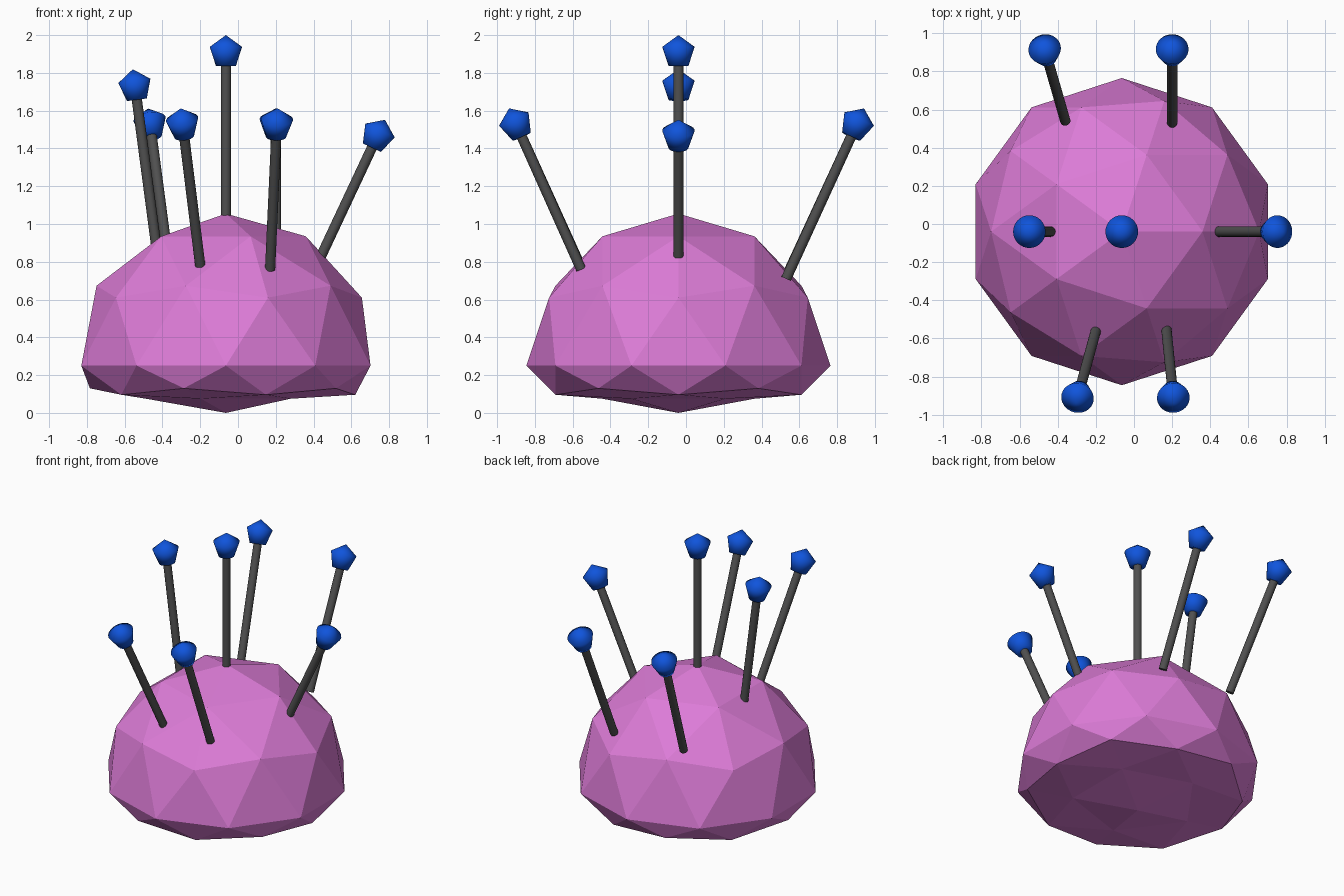
import bpy, bmesh, math
from mathutils import Vector

if "Cube" in bpy.data.objects:
    bpy.data.objects.remove(bpy.data.objects["Cube"])

def material(name, rgb):
    m = bpy.data.materials.new(name)
    m.diffuse_color = (*rgb, 1)
    m.use_nodes = True
    m.node_tree.nodes["Principled BSDF"].inputs["Base Color"].default_value = m.diffuse_color
    return m

PINK = material("pink", (0.72, 0.20, 0.68))
DARK = material("dark_grey", (0.08, 0.08, 0.08))
BLUE = material("blue", (0.005, 0.09, 0.72))

def make_object(name, bm, mat, smooth=False):
    mesh = bpy.data.meshes.new(name)
    bmesh.ops.recalc_face_normals(bm, faces=bm.faces[:])
    for f in bm.faces:
        f.smooth = smooth
    bm.to_mesh(mesh)
    bm.free()
    mesh.materials.append(mat)
    ob = bpy.data.objects.new(name, mesh)
    bpy.context.collection.objects.link(ob)
    return ob

# cushion: low-poly dome, its lower half squashed to a shallow base
R, EQUATOR = 0.805, 0.25
bm = bmesh.new()
bmesh.ops.create_icosphere(bm, subdivisions=2, radius=R)
for v in bm.verts:
    h = v.co.z / R
    if h < -0.95:
        v.co.z = -EQUATOR
    elif h < -0.8:
        v.co.z = -0.175
    elif h < -0.5:
        v.co.z = -0.154
    elif h < -0.2:
        v.co.z = -0.12
body = make_object("cushion", bm, PINK)
body.location = (-0.064, -0.04, EQUATOR)

# pin head: spun pentagon, pointed on top and flat underneath
def pin_head(name, r=0.09, steps=32):
    bm = bmesh.new()
    pts = [(r * math.cos(math.radians(a)), r * math.sin(math.radians(a)))
           for a in (90, 18, -54)]
    pts.append((0, pts[-1][1]))
    pts[0] = (0, r)
    verts = [bm.verts.new((x, 0, z)) for x, z in pts]
    edges = [bm.edges.new(p) for p in zip(verts, verts[1:])]
    bmesh.ops.spin(bm, geom=verts + edges, cent=(0, 0, 0), axis=(0, 0, 1),
                   angle=2 * math.pi, steps=steps)
    bmesh.ops.remove_doubles(bm, verts=bm.verts[:], dist=0.0005)
    return make_object(name, bm, BLUE, True)

# pin: slim shaft from the cushion to the middle of its head
def pin(name, base, top):
    base, top = Vector(base), Vector(top)
    d = top - base
    rot = d.to_track_quat('Z', 'Y')
    bm = bmesh.new()
    bmesh.ops.create_cone(bm, cap_ends=True, segments=24, radius1=0.027,
                          radius2=0.027, depth=d.length)
    shaft = make_object(name + "_shaft", bm, DARK)
    for p in shaft.data.polygons:
        p.use_smooth = len(p.vertices) == 4
    head = pin_head(name + "_head")
    for ob, loc in ((shaft, (base + top) / 2), (head, top)):
        ob.rotation_mode = 'QUATERNION'
        ob.rotation_quaternion = rot
        ob.location = loc

PINS = {
    "centre_pin": ((-0.064, -0.04, 0.98), (-0.064, -0.04, 1.91)),
    "left_pin": ((-0.43, -0.04, 0.86), (-0.545, -0.04, 1.73)),
    "right_pin": ((0.435, -0.04, 0.82), (0.74, -0.04, 1.47)),
    "front_left_pin": ((-0.20, -0.56, 0.78), (-0.293, -0.90, 1.53)),
    "front_right_pin": ((0.17, -0.555, 0.76), (0.205, -0.90, 1.53)),
    "back_left_pin": ((-0.36, 0.54, 0.74), (-0.465, 0.905, 1.53)),
    "back_right_pin": ((0.20, 0.53, 0.71), (0.20, 0.905, 1.53)),
}
for name, (base, top) in PINS.items():
    pin(name, base, top)
